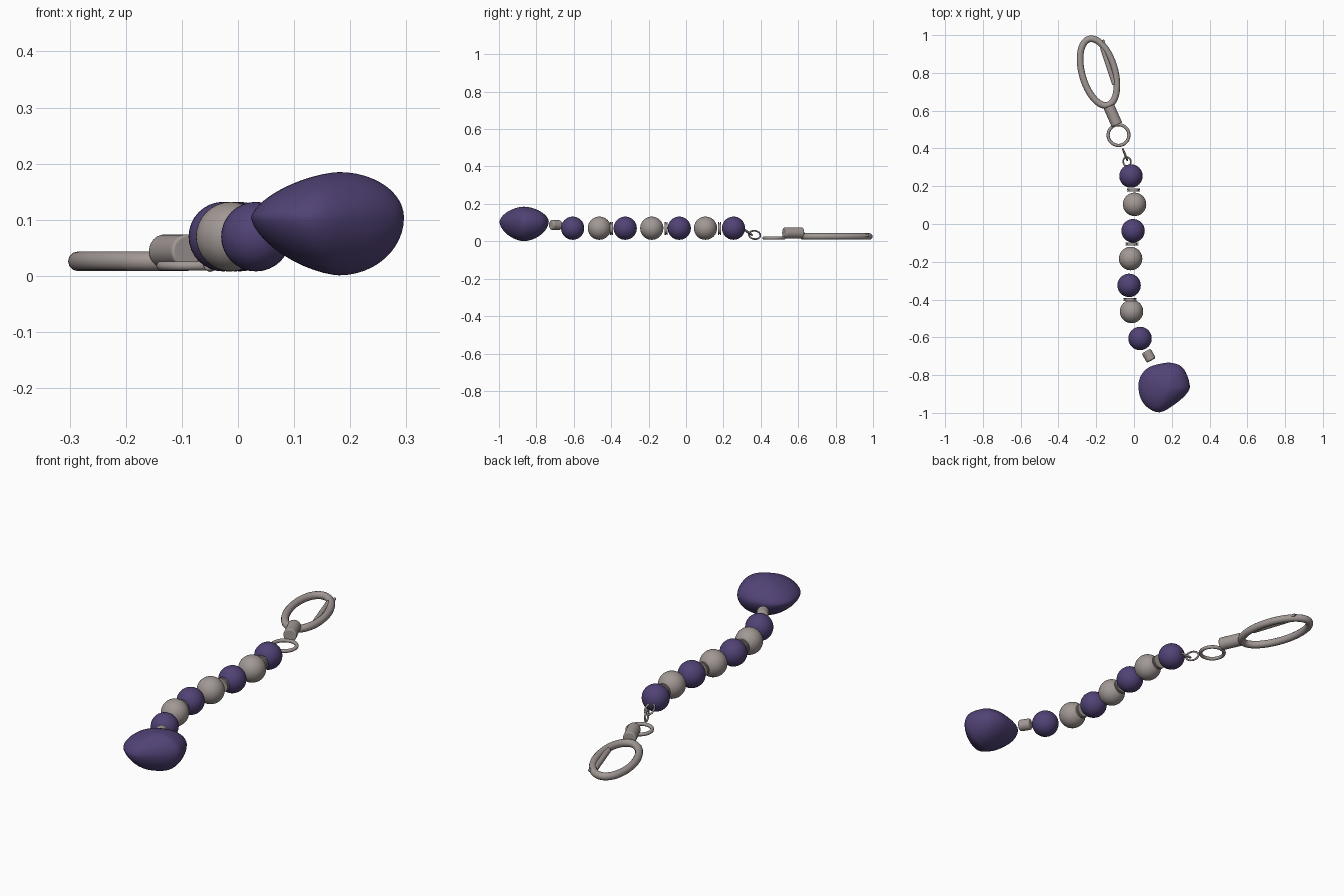
import bpy, bmesh, math
from mathutils import Vector, Matrix

if "Cube" in bpy.data.objects:
    bpy.data.objects.remove(bpy.data.objects["Cube"])


def material(name, rgb):
    m = bpy.data.materials.new(name)
    m.diffuse_color = (*rgb, 1)
    m.use_nodes = True
    m.node_tree.nodes["Principled BSDF"].inputs["Base Color"].default_value = m.diffuse_color
    return m


PURPLE = material("purple", (0.082, 0.055, 0.18))
METAL = material("warm_grey", (0.36, 0.315, 0.30))


def finish(name, mat, angle=50):
    o = bpy.context.object
    o.name = name
    o.data.materials.append(mat)
    bpy.ops.object.shade_smooth_by_angle(angle=math.radians(angle))
    return o


def from_bmesh(name, bm, mat):
    bmesh.ops.recalc_face_normals(bm, faces=bm.faces)
    me = bpy.data.meshes.new(name)
    bm.to_mesh(me)
    bm.free()
    o = bpy.data.objects.new(name, me)
    bpy.context.collection.objects.link(o)
    bpy.ops.object.select_all(action='DESELECT')
    bpy.context.view_layer.objects.active = o
    o.select_set(True)
    return finish(name, mat)


def rod(name, a, b, r, mat, bevel=0.0, sides=24):
    a, b = Vector(a), Vector(b)
    bpy.ops.mesh.primitive_cylinder_add(vertices=sides, radius=r, depth=(b - a).length,
                                        location=(a + b) / 2)
    o = bpy.context.object
    o.rotation_mode = 'QUATERNION'
    o.rotation_quaternion = (b - a).to_track_quat('Z', 'Y')
    if bevel:
        mod = o.modifiers.new("rounded_rim", 'BEVEL')
        mod.width, mod.segments = bevel, 3
    return finish(name, mat)


def loop(name, center, ra, rb, tube, u, v, mat, sides=10, steps=48):
    """Elliptical ring: radius ra along u and rb along v."""
    u, v = Vector(u).normalized(), Vector(v).normalized()
    n = u.cross(v).normalized()
    bm = bmesh.new()
    rings = []
    for i in range(steps):
        t = 2 * math.pi * i / steps
        p = Vector(center) + u * ra * math.cos(t) + v * rb * math.sin(t)
        out = (u * rb * math.cos(t) + v * ra * math.sin(t)).normalized()
        rings.append([bm.verts.new(p + tube * (out * math.cos(s) + n * math.sin(s)))
                      for s in (2 * math.pi * k / sides for k in range(sides))])
    for i in range(steps):
        a, b = rings[i], rings[(i + 1) % steps]
        for k in range(sides):
            m = (k + 1) % sides
            bm.faces.new((a[k], a[m], b[m], b[k]))
    return from_bmesh(name, bm, mat)


# Alternating round beads
beads = [(-0.016, 0.254), (0.003, 0.104), (-0.005, -0.036), (-0.018, -0.183),
         (-0.026, -0.325), (-0.013, -0.463), (0.032, -0.606)]
for i, (x, y) in enumerate(beads):
    bpy.ops.mesh.primitive_uv_sphere_add(segments=32, ring_count=20, radius=0.062,
                                         location=(x, y, 0.07), rotation=(math.pi / 2, 0, 0))
    finish(f"bead_{i + 1}", METAL if i % 2 else PURPLE)

# Thin spacer discs, each with a narrow waist between two rims
for i, (x, y) in enumerate([(-0.002, 0.179), (-0.011, -0.106), (-0.021, -0.399)]):
    rod(f"spacer_core_{i + 1}", (x, y - 0.006, 0.068), (x, y + 0.006, 0.068), 0.028, METAL)
    for s in (-1, 1):
        c = y + s * 0.005
        rod(f"spacer_rim_{i + 1}", (x, c - 0.003, 0.068), (x, c + 0.003, 0.068), 0.034, METAL)

# Small barrel bead beside the stone
rod("barrel_bead", (0.064, -0.673, 0.086), (0.092, -0.722, 0.088), 0.027, METAL, 0.008)

# Pebble: smooth closed outline lofted up and down from its widest level
outline = [(0.295, -0.85), (0.262, -0.765), (0.20, -0.735), (0.13, -0.742), (0.065, -0.768),
           (0.026, -0.83), (0.031, -0.91), (0.068, -0.968), (0.135, -0.997), (0.215, -0.955),
           (0.28, -0.897)]
pts = [Vector((x, y, 0)) for x, y in outline]
N, SUB = len(pts), 4
curve = []
for i in range(N):
    p0, p1, p2, p3 = (pts[(i + k) % N] for k in (-1, 0, 1, 2))
    for j in range(SUB):
        t = j / SUB
        curve.append(0.5 * (2 * p1 + (p2 - p0) * t + (2 * p0 - 5 * p1 + 4 * p2 - p3) * t * t
                            + (3 * p1 - p0 - 3 * p2 + p3) * t ** 3))
mid = Vector((0.18, -0.868, 0))
MID_Z, UP, DOWN, LEVELS = 0.104, 0.081, 0.103, 12
bm = bmesh.new()
levels = []
for j in range(1, 2 * LEVELS):
    a = math.pi / 2 * (j / LEVELS - 1)
    row = []
    for p in curve:
        d = p - mid
        power = 1.78 + 0.22 * d.normalized().x      # pointier toward -x
        f = math.cos(a) ** (2 / power)
        h = abs(math.sin(a)) ** (2 / power)
        z = MID_Z + (UP * h if a > 0 else -DOWN * h)
        row.append(bm.verts.new((mid.x + d.x * f, mid.y + d.y * f, z)))
    levels.append(row)
M = len(curve)
for a, b in zip(levels, levels[1:]):
    for k in range(M):
        m = (k + 1) % M
        bm.faces.new((a[k], a[m], b[m], b[k]))
for row, z in ((levels[0], MID_Z - DOWN), (levels[-1], MID_Z + UP)):
    tip = bm.verts.new((mid.x, mid.y, z))
    for k in range(M):
        bm.faces.new((row[k], row[(k + 1) % M], tip))
from_bmesh("pebble", bm, PURPLE)

# Clasp: tilted oval hoop, hinged gate, thumb lever and swivel barrel
tilt = math.radians(16)
major = (-math.sin(tilt), math.cos(tilt), 0)
minor = (math.cos(tilt), math.sin(tilt), 0)
loop("clasp_hoop", (-0.188, 0.804, 0.026), 0.182, 0.087, 0.0175, major, minor, METAL, 12, 64)
rod("clasp_gate", (-0.168, 0.935, 0.026), (-0.103, 0.74, 0.026), 0.013, METAL, 0.004)
rod("clasp_lever", (-0.149, 0.925, 0.028), (-0.165, 0.975, 0.032), 0.007, METAL, 0.003, 12)
rod("swivel_barrel", (-0.133, 0.622, 0.044), (-0.09, 0.525, 0.044), 0.03, METAL, 0.005)

# Split ring and the two small chain links
loop("split_ring", (-0.082, 0.471, 0.018), 0.055, 0.055, 0.0085, (1, 0, 0), (0, 1, 0), METAL)
loop("chain_link", (-0.047, 0.367, 0.034), 0.033, 0.022, 0.0045,
     (0.026, -0.065, 0.01), (0, 0.01, 0.065), METAL, 8, 32)
loop("bead_link", (-0.037, 0.33, 0.05), 0.030, 0.020, 0.0045,
     (0.01, -0.05, 0.035), (1, 0.2, 0), METAL, 8, 32)
